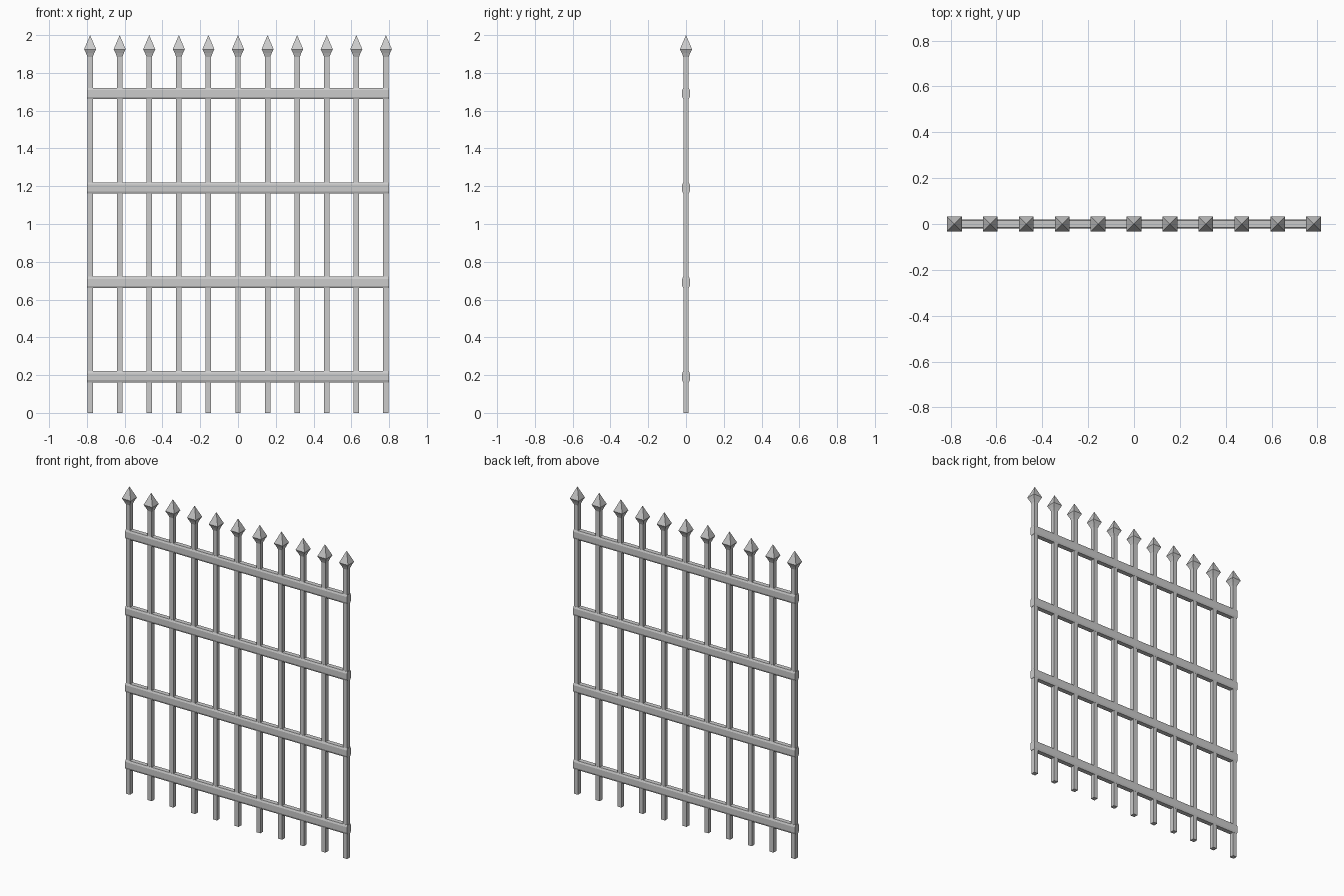
import bpy, bmesh

if "Cube" in bpy.data.objects:
    bpy.data.objects.remove(bpy.data.objects["Cube"])


def loft(name, rings, apex=None):
    """Skin a list of closed cross-sections, capped or ending in a point."""
    bm = bmesh.new()
    vr = [[bm.verts.new(p) for p in r] for r in rings]
    n = len(vr[0])
    for a, b in zip(vr, vr[1:]):
        for i in range(n):
            bm.faces.new((a[i], a[(i + 1) % n], b[(i + 1) % n], b[i]))
    bm.faces.new(vr[0])
    if apex:
        tip = bm.verts.new(apex)
        for i in range(n):
            bm.faces.new((vr[-1][i], vr[-1][(i + 1) % n], tip))
    else:
        bm.faces.new(vr[-1])
    bmesh.ops.recalc_face_normals(bm, faces=bm.faces)
    me = bpy.data.meshes.new(name)
    bm.to_mesh(me)
    bm.free()
    ob = bpy.data.objects.new(name, me)
    bpy.context.collection.objects.link(ob)
    return ob


def square(x, h, z):
    return [(x + sx * h, sy * h, z) for sx, sy in ((-1, -1), (1, -1), (1, 1), (-1, 1))]


# Upright bars, each flaring into a four-sided spear point
for i in range(11):
    x = -0.783 + i * 0.1566
    profile = [(0.0145, 0), (0.0145, 1.885), (0.022, 1.905), (0.032, 1.925)]
    loft(f"spear_bar_{i + 1}", [square(x, h, z) for h, z in profile], (x, 0, 2.0))

# Horizontal rails with chamfered long edges
section = [(-0.015, -0.03), (0.015, -0.03), (0.02, -0.018), (0.02, 0.018),
           (0.015, 0.03), (-0.015, 0.03), (-0.02, 0.018), (-0.02, -0.018)]
for i in range(4):
    z = 0.191 + i * 0.5
    loft(f"rail_{i + 1}", [[(x, y, z + dz) for y, dz in section] for x in (-0.8, 0.8)])
